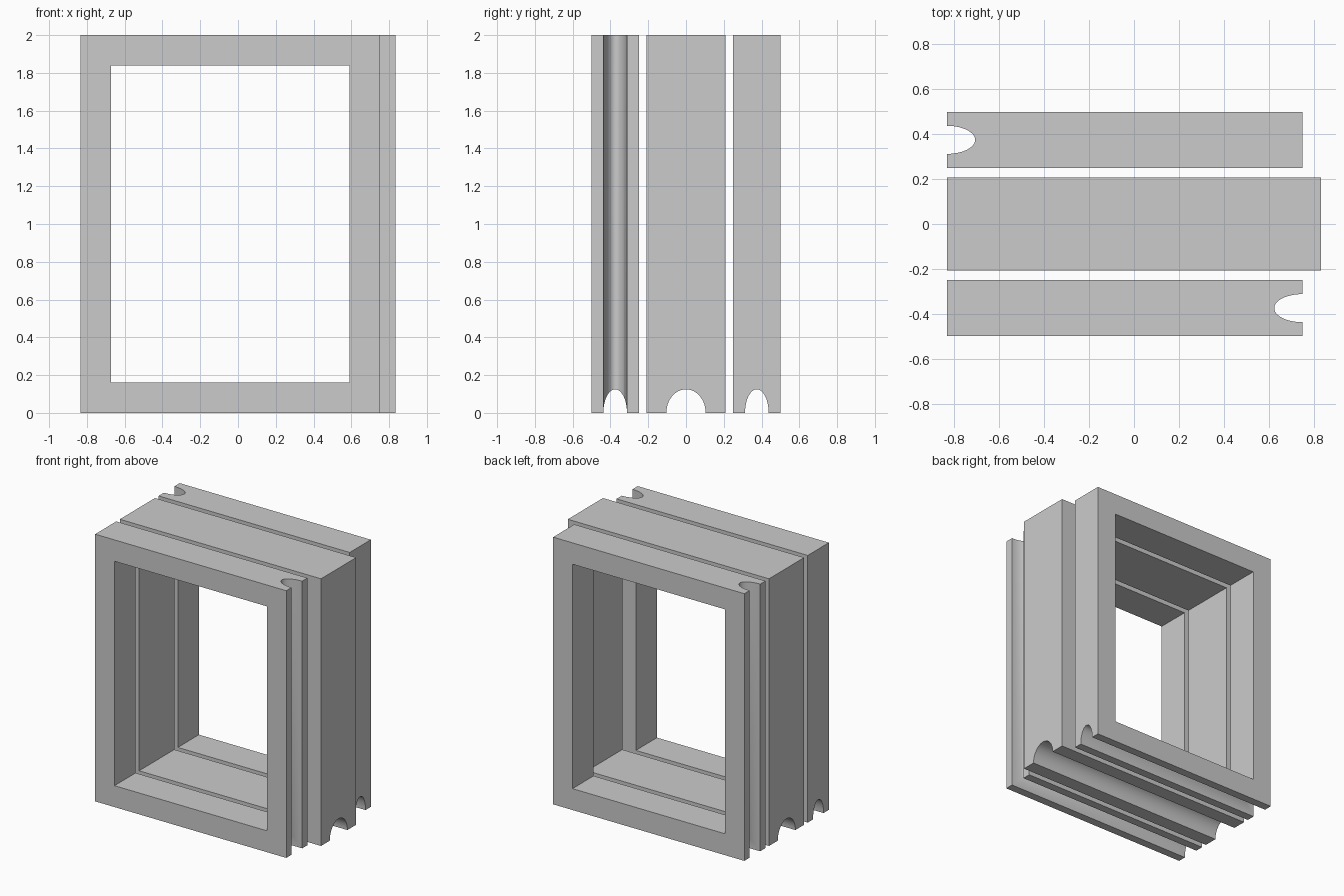
import bpy
import math
from mathutils import Matrix

old = bpy.data.objects.get("Cube")
if old:
    bpy.data.objects.remove(old, do_unlink=True)

grey = bpy.data.materials.new("plain grey")
grey.use_nodes = True
colour = (0.6, 0.6, 0.6, 1)
grey.diffuse_color = colour
grey.node_tree.nodes["Principled BSDF"].inputs["Base Color"].default_value = colour

HALF_X, HEIGHT, BAR, DEPTH = 0.833, 2.0, 0.16, 0.125


def box(name, x0, x1, y0, y1, z0, z1):
    bpy.ops.mesh.primitive_cube_add(size=1)
    ob = bpy.context.object
    ob.name = name
    ob.data.transform(Matrix.Translation(((x0 + x1) / 2, (y0 + y1) / 2, (z0 + z1) / 2))
                      @ Matrix.Diagonal((x1 - x0, y1 - y0, z1 - z0, 1)))
    ob.data.materials.append(grey)
    return ob


def groove(half_width, centre, along_x):
    # Elliptical rod: half_width across y, DEPTH into the frame
    bpy.ops.mesh.primitive_cylinder_add(vertices=48, radius=1, depth=6)
    ob = bpy.context.object
    ob.name = "groove_cutter"
    turn = Matrix.Rotation(math.pi / 2, 4, "Y") if along_x else Matrix()
    ob.data.transform(Matrix.Translation(centre) @ turn
                      @ Matrix.Diagonal((DEPTH, half_width, 1, 1)))
    ob.data.materials.append(grey)
    return ob


def cut(ob, cutter):
    mod = ob.modifiers.new("cut", "BOOLEAN")
    mod.operation, mod.solver, mod.object = "DIFFERENCE", "EXACT", cutter
    bpy.ops.object.select_all(action="DESELECT")
    bpy.context.view_layer.objects.active = ob
    ob.select_set(True)
    bpy.ops.object.modifier_apply(modifier=mod.name)
    bpy.data.objects.remove(cutter, do_unlink=True)


def frame(name, right_end, y0, y1, groove_half, side=None):
    y = (y0 + y1) / 2
    ob = box(name, -HALF_X, right_end, y0, y1, 0, HEIGHT)
    # Window opening
    cut(ob, box("opening_cutter", -HALF_X + BAR, right_end - BAR,
                y0 - 1, y1 + 1, BAR, HEIGHT - BAR))
    # Groove under the bottom bar, and one up an outer side
    cut(ob, groove(groove_half, (0, y, 0), True))
    if side is not None:
        cut(ob, groove(groove_half, (side, y, 1), False))
    bpy.ops.object.shade_smooth_by_angle(angle=math.radians(30))


frame("front_frame", 0.75, -0.5, -0.25, 0.0625, side=0.75)
frame("middle_frame", HALF_X, -0.208, 0.208, 0.104)
frame("back_frame", 0.75, 0.25, 0.5, 0.0625, side=-HALF_X)
